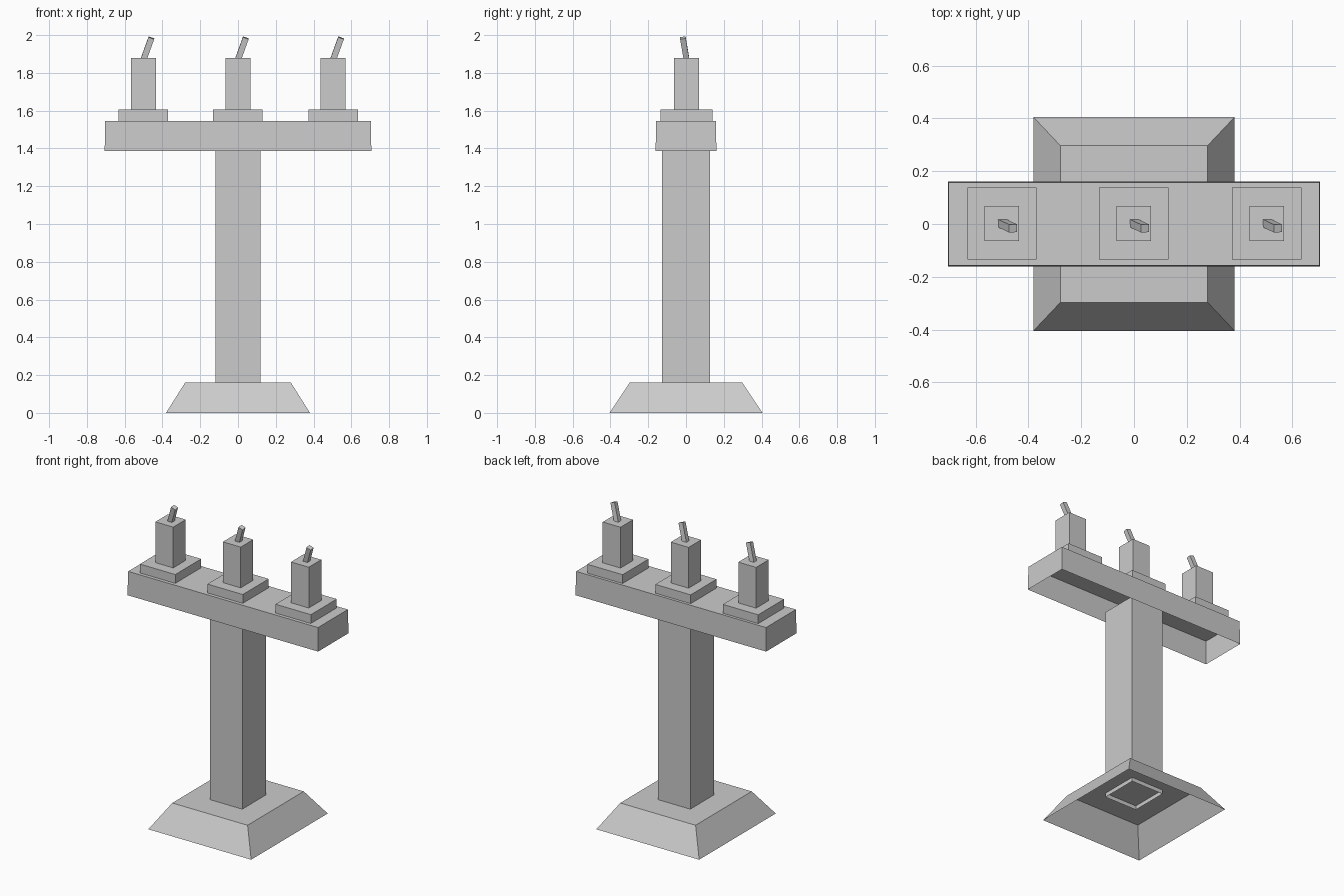
import bpy
import bmesh
from mathutils import Vector

default = bpy.data.objects.get("Cube")
if default:
    bpy.data.objects.remove(default, do_unlink=True)

# One plain grey for everything
GREY = (0.6, 0.6, 0.6, 1.0)
grey = bpy.data.materials.new("plain grey")
grey.use_nodes = True
grey.diffuse_color = GREY
grey.node_tree.nodes["Principled BSDF"].inputs["Base Color"].default_value = GREY


def block(name, bottom, top, low, high, open_bottom=True):
    """Four-sided block from a low rectangle to a high one, given by half sizes."""
    bm = bmesh.new()
    rings = []
    for centre, (hx, hy) in ((bottom, low), (top, high)):
        corners = ((-hx, -hy), (hx, -hy), (hx, hy), (-hx, hy))
        rings.append([bm.verts.new(Vector(centre) + Vector((x, y, 0)))
                      for x, y in corners])
    a, b = rings
    for i in range(4):
        j = (i + 1) % 4
        bm.faces.new((a[i], a[j], b[j], b[i]))
    bm.faces.new(b)
    if not open_bottom:
        bm.faces.new(reversed(a))
    mesh = bpy.data.meshes.new(name)
    bm.to_mesh(mesh)
    bm.free()
    mesh.materials.append(grey)
    obj = bpy.data.objects.new(name, mesh)
    bpy.context.collection.objects.link(obj)
    return obj


# Stand: hollow sloped foot, column that dips into it, hollow crossbeam
block("foot", (0, 0, 0), (0, 0, 0.162), (0.381, 0.405), (0.279, 0.297))
block("column", (0, 0, 0.135), (0, 0, 1.43), (0.12, 0.126), (0.12, 0.126))
block("crossbeam", (0, 0, 1.387), (0, 0, 1.546), (0.706, 0.161), (0.703, 0.158))

# Three candles, each with a square plate and a leaning wick
for side, x in (("right", -0.501), ("middle", -0.001), ("left", 0.503)):
    block(side + "_plate", (x, 0.002, 1.546), (x, 0.002, 1.605),
          (0.131, 0.137), (0.131, 0.137))
    block(side + "_candle", (x, 0.002, 1.605), (x, 0.002, 1.878),
          (0.066, 0.066), (0.066, 0.066))
    wick = block(side + "_wick", (0, 0, -0.01), (0, 0, 0.118),
                 (0.016, 0.015), (0.016, 0.015), open_bottom=False)
    lean = Vector((0.36, -0.17, 1))
    wick.rotation_euler = Vector((0, 0, 1)).rotation_difference(lean).to_euler()
    wick.location = (x + 0.003, 0.002, 1.876)
